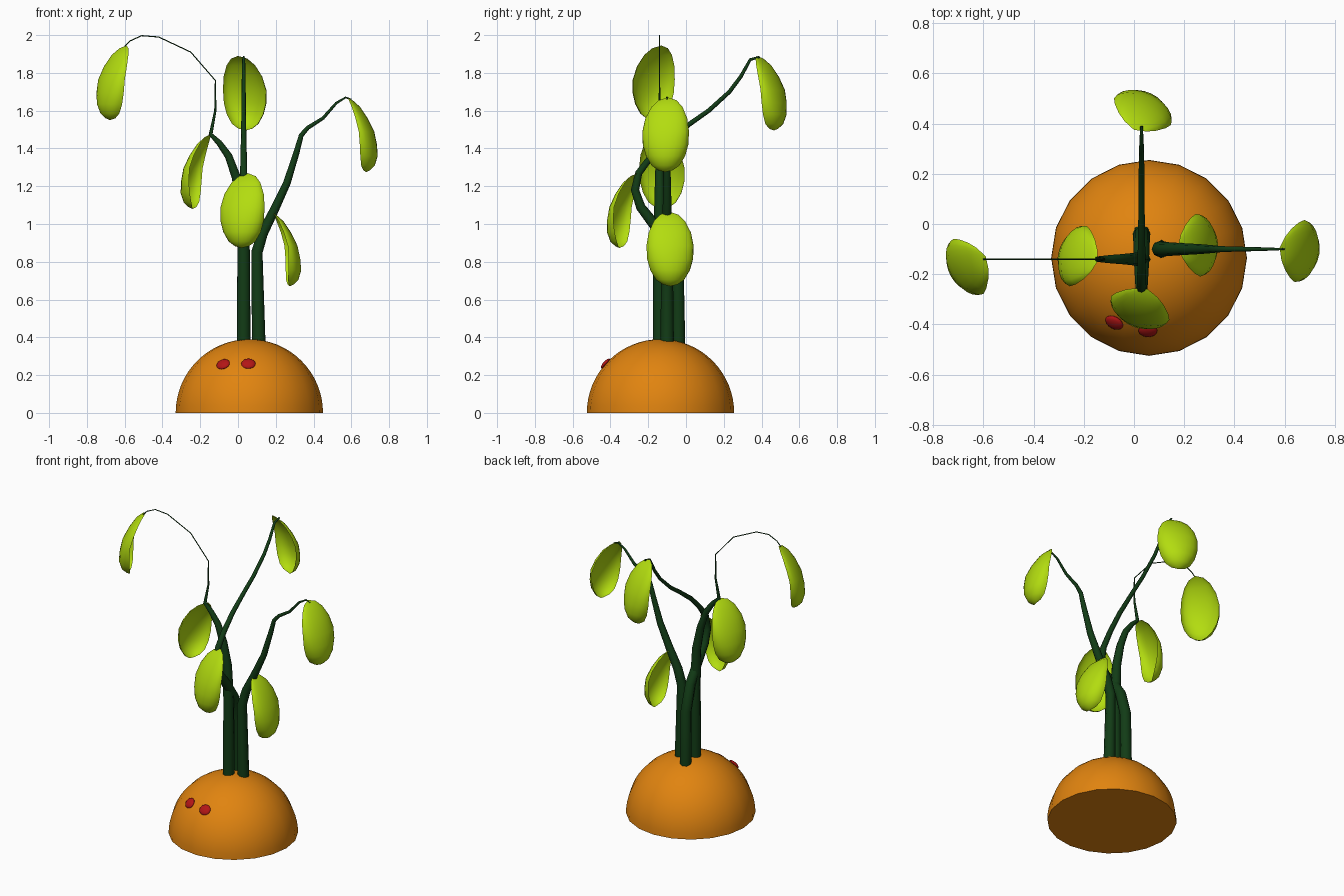
import bpy, bmesh, math
from mathutils import Vector, Matrix

if "Cube" in bpy.data.objects:
    bpy.data.objects.remove(bpy.data.objects["Cube"])


def material(name, rgb):
    m = bpy.data.materials.new(name)
    m.diffuse_color = (*rgb, 1)
    m.use_nodes = True
    m.node_tree.nodes["Principled BSDF"].inputs["Base Color"].default_value = m.diffuse_color
    return m


ORANGE = material("orange", (0.75, 0.23, 0.005))
GREEN = material("leaf_green", (0.45, 0.72, 0.005))
DARK = material("stem_green", (0.006, 0.045, 0.008))
RED = material("red", (0.45, 0.008, 0.008))


def finish(name, bm, mat, angle=50):
    me = bpy.data.meshes.new(name)
    bm.to_mesh(me)
    bm.free()
    me.materials.append(mat)
    ob = bpy.data.objects.new(name, me)
    bpy.context.collection.objects.link(ob)
    bpy.ops.object.select_all(action='DESELECT')
    ob.select_set(True)
    bpy.context.view_layer.objects.active = ob
    bpy.ops.object.shade_smooth_by_angle(angle=math.radians(angle))
    return ob


# Dome base, closed underneath
CENTRE, R = Vector((0.06, -0.135, 0)), 0.39
bm = bmesh.new()
bmesh.ops.create_uvsphere(bm, u_segments=20, v_segments=32, radius=R)
cut = bmesh.ops.bisect_plane(bm, geom=bm.verts[:] + bm.edges[:] + bm.faces[:],
                             plane_co=(0, 0, 0), plane_no=(0, 0, -1), clear_outer=True)
bmesh.ops.holes_fill(bm, edges=[e for e in bm.edges if e.is_boundary])
bmesh.ops.translate(bm, vec=CENTRE, verts=bm.verts)
finish("dome_base", bm, ORANGE)

# Two flat red spots lying on the dome
for side, d in (("left", (-0.14, -0.26, 0.26)), ("right", (-0.005, -0.29, 0.26))):
    n = Vector(d).normalized()
    bm = bmesh.new()
    mat = (Matrix.Translation(CENTRE + n * R) @ n.to_track_quat('Z', 'Y').to_matrix().to_4x4()
           @ Matrix.Diagonal((0.038, 0.034, 0.014, 1)))
    bmesh.ops.create_uvsphere(bm, u_segments=16, v_segments=8, radius=1, matrix=mat)
    finish("spot_" + side, bm, RED)


# Tapered stems: each point is (along, z, radius) in a vertical plane
def stem(name, pts):
    cu = bpy.data.curves.new(name, 'CURVE')
    cu.dimensions = '3D'
    cu.bevel_depth = 1
    cu.bevel_resolution = 2
    cu.use_fill_caps = True
    sp = cu.splines.new('POLY')
    sp.points.add(len(pts) - 1)
    for p, (x, y, z, r) in zip(sp.points, pts):
        p.co = (x, y, z, 1)
        p.radius = r
    sp.use_smooth = True
    cu.materials.append(DARK)
    ob = bpy.data.objects.new(name, cu)
    bpy.context.collection.objects.link(ob)
    bpy.ops.object.select_all(action='DESELECT')
    ob.select_set(True)
    bpy.context.view_layer.objects.active = ob
    bpy.ops.object.convert(target='MESH')


right = [(.11, .36, .036), (.10, .85, .03), (.13, .95, .028), (.19, 1.07, .024), (.26, 1.22, .02),
         (.31, 1.38, .016), (.335, 1.47, .013), (.37, 1.51, .011), (.45, 1.56, .009),
         (.52, 1.64, .007), (.57, 1.67, .005), (.60, 1.66, .003)]
left = [(.03, .36, .036), (.03, .85, .033), (.02, 1.1, .028), (-.01, 1.25, .024), (-.05, 1.36, .02),
        (-.10, 1.43, .016), (-.145, 1.475, .011), (-.12, 1.6, .006), (-.12, 1.76, .003),
        (-.25, 1.91, .003), (-.42, 1.99, .003), (-.51, 1.997, .003), (-.57, 1.97, .003),
        (-.60, 1.94, .003)]
back = [(-.04, .36, .036), (-.045, .72, .034), (-.09, .88, .032), (-.17, 1.0, .029), (-.24, 1.09, .025),
        (-.27, 1.18, .022), (-.25, 1.27, .019), (-.19, 1.35, .017), (-.10, 1.44, .015),
        (.02, 1.53, .013), (.12, 1.6, .012), (.23, 1.7, .011), (.29, 1.78, .01),
        (.34, 1.87, .008), (.39, 1.885, .005)]
stem("right_stem", [(a, -0.10, z, r) for a, z, r in right])
stem("left_stem", [(a, -0.14, z, r) for a, z, r in left])
stem("back_stem", [(0.03, a, z, r) for a, z, r in back])

# Cupped hanging leaf: rows of (midrib depth, rim depth, drop, half width)
ROWS = [(0, 0, 0, 0), (.025, .015, .015, .048), (.065, .035, .05, .083), (.105, .06, .11, .112),
        (.14, .08, .18, .125), (.155, .085, .25, .122), (.16, .085, .31, .105),
        (.145, .085, .36, .075), (.12, .09, .385, .04), (.10, .10, .395, 0)]


def leaf(name, loc, yaw, n=12):
    bm = bmesh.new()
    grid = []
    for mid, rim, drop, w in ROWS:
        row = []
        for i in range(n + 1):
            t = math.pi * (i / n - 0.5)
            row.append(bm.verts.new((rim + (mid - rim) * math.cos(t), w * math.sin(t), -drop)))
        grid.append(row)
    for a, b in zip(grid, grid[1:]):
        for i in range(n):
            bm.faces.new((a[i], b[i], b[i + 1], a[i + 1]))
    bmesh.ops.remove_doubles(bm, verts=bm.verts, dist=1e-4)
    bm.transform(Matrix.Translation(loc) @ Matrix.Rotation(math.radians(yaw), 4, 'Z'))
    finish(name, bm, GREEN, 80)


leaf("right_upper_leaf", (0.58, -0.095, 1.67), -9)
leaf("right_lower_leaf", (0.175, -0.09, 1.065), 4)
leaf("back_leaf", (0.0, 0.375, 1.89), 65)
leaf("left_upper_leaf", (-0.59, -0.13, 1.945), 209)
leaf("left_lower_leaf", (-0.145, -0.15, 1.475), 164)
leaf("front_leaf", (0.055, -0.26, 1.268), 248)
